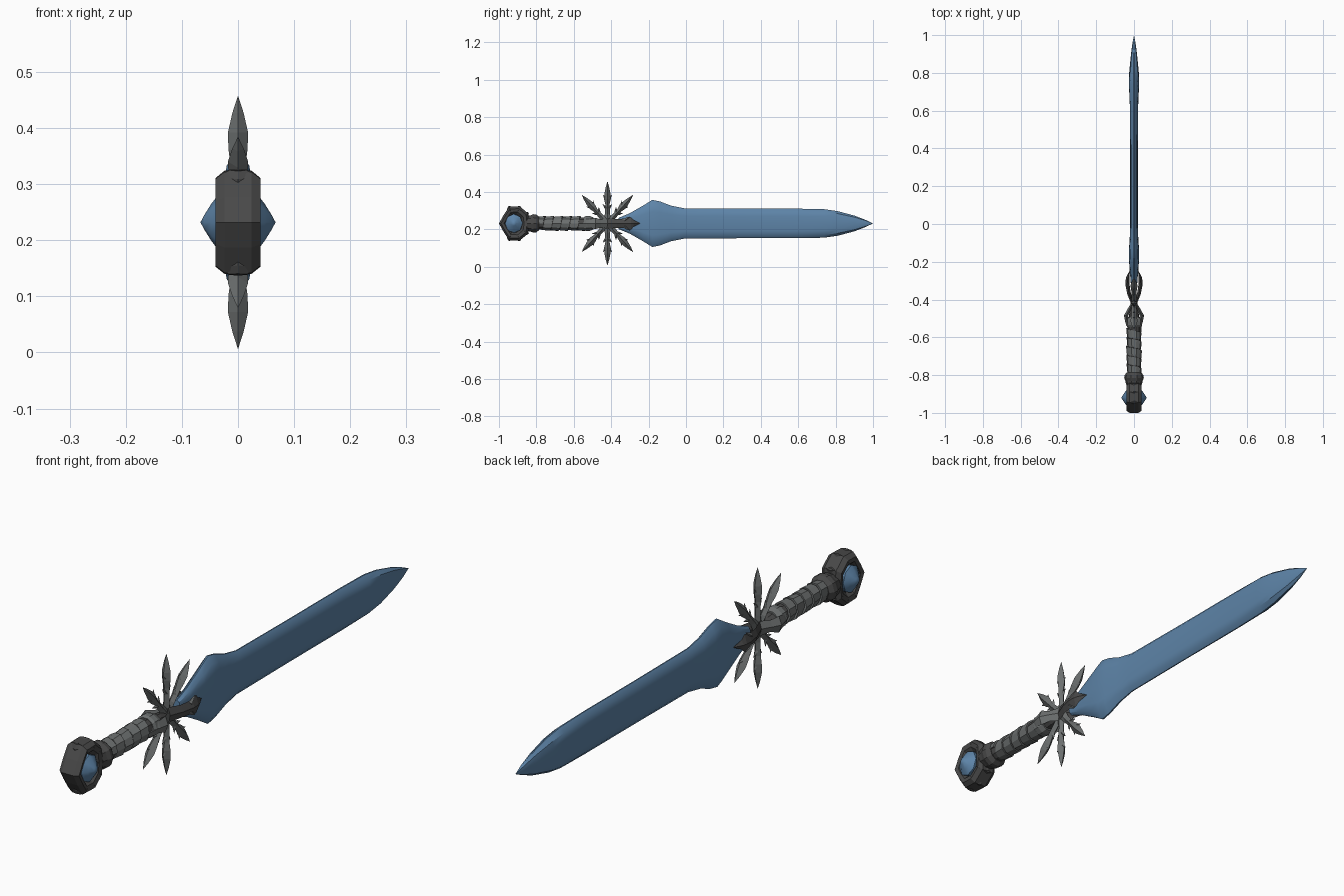
import bpy, bmesh, math
from mathutils import Vector

if "Cube" in bpy.data.objects:
    bpy.data.objects.remove(bpy.data.objects["Cube"])

MID = 0.232       # height of the sword's axis
GUARD_Y = -0.42   # centre of the star guard


def material(name, rgb):
    m = bpy.data.materials.new(name)
    m.use_nodes = True
    col = (*rgb, 1)
    m.diffuse_color = col
    m.node_tree.nodes["Principled BSDF"].inputs["Base Color"].default_value = col
    return m


BLUE = material("ice blue", (0.11, 0.23, 0.39))
GREY = material("steel grey", (0.15, 0.16, 0.16))
DARK = material("dark iron", (0.065, 0.065, 0.065))


def loft(name, sections, mat, smooth=None, closed=False, caps=True):
    """Skin a list of equal-sized point rings."""
    bm = bmesh.new()
    rings = [[bm.verts.new(p) for p in s] for s in sections]
    pairs = list(zip(rings, rings[1:]))
    if closed:
        pairs.append((rings[-1], rings[0]))
    for a, b in pairs:
        for i in range(len(a)):
            j = (i + 1) % len(a)
            bm.faces.new((a[i], a[j], b[j], b[i]))
    if caps and not closed:
        bm.faces.new(rings[0])
        bm.faces.new(rings[-1])
    bmesh.ops.remove_doubles(bm, verts=bm.verts, dist=0.0002)
    bmesh.ops.recalc_face_normals(bm, faces=bm.faces)
    me = bpy.data.meshes.new(name)
    bm.to_mesh(me)
    bm.free()
    me.materials.append(mat)
    ob = bpy.data.objects.new(name, me)
    bpy.context.collection.objects.link(ob)
    if smooth:
        bpy.ops.object.select_all(action='DESELECT')
        ob.select_set(True)
        bpy.context.view_layer.objects.active = ob
        bpy.ops.object.shade_smooth_by_angle(angle=math.radians(smooth))
    return ob


def lathe_y(name, profile, mat, sides=10, smooth=None):
    """Turn (y, radius) pairs around the sword's axis."""
    angles = [math.tau * i / sides for i in range(sides)]
    rings = [[Vector((r * math.cos(a), y, MID + r * math.sin(a))) for a in angles]
             for y, r in profile]
    return loft(name, rings, mat, smooth)


# Blade: flat-faced section with bevelled edges, flared near the guard
outline = [(-0.36, .03, .014), (-0.30, .055, .018), (-0.23, .095, .024),
           (-0.18, .126, .027), (-0.14, .118, .027), (-0.08, .095, .023),
           (-0.01, .081, .020), (0.30, .079, .020), (0.60, .079, .021),
           (0.74, .076, .027), (0.81, .066, .025), (0.90, .042, .016),
           (0.96, .019, .008), (1.0, 0, 0)]
quarter = [(1, 0), (.96, .5), (.75, .8), (.1, 1)]
half = quarter + [(-x, z) for x, z in reversed(quarter)]
section = half + [(x, -z) for x, z in reversed(half[1:-1])]
loft("blade", [[Vector((x * t, y, MID + z * h)) for x, z in section]
               for y, h, t in outline], BLUE, smooth=35)


# Star guard: pointed arms in the plane of the blade
def spike(name, profile, direction, mat, start=(0, GUARD_Y, MID)):
    """Diamond spike; profile rows: distance, half width, half depth, x offset."""
    d = Vector(direction).normalized()
    side = Vector((1, 0, 0)).cross(d)
    rings = []
    for r, w, t, off in profile:
        c = Vector(start) + d * r + Vector((off, 0, 0))
        x = Vector((t, 0, 0))
        rings.append([c + x, c + side * w, c - x, c - side * w])
    return loft(name, rings, mat)


ARM = [(0, .026, .012, 0), (.05, .014, .012, 0), (.10, .011, .013, 0),
       (.13, .018, .017, 0), (.16, .016, .018, 0), (.195, .009, .010, 0), (.226, 0, 0, 0)]
BARB = [(0, .009, .008, 0), (.018, .007, .006, 0), (.038, 0, 0, 0)]
for k, deg in enumerate((90, 270, 48, 132, 228, 312)):
    a = math.radians(deg)
    d = Vector((0, math.cos(a), math.sin(a)))
    size = 1 if k < 2 else 0.91
    spike(f"guard_arm_{k}", [(r * size, w, t, o) for r, w, t, o in ARM], d, GREY)
    for s in (-1, 1):
        for dist in (.075, .125):
            b = a + s * math.radians(42)
            spike(f"guard_barb_{k}", BARB, (0, math.cos(b), math.sin(b)), GREY,
                  Vector((0, GUARD_Y, MID)) + d * dist * size)

# Bowed claws clasping the blade and the grip on both faces
CLAW_FRONT = [(0, .028, .008, .008), (.05, .024, .010, .026), (.10, .026, .011, .035),
              (.125, .034, .010, .034), (.14, .018, .009, .032), (.175, 0, 0, .022)]
CLAW_BACK = [(0, .028, .008, .008), (.035, .022, .011, .026), (.065, .030, .011, .042),
             (.10, .022, .010, .036), (.14, 0, 0, .030)]
for s, side in ((1, "left"), (-1, "right")):
    for part, rows, dy in (("front", CLAW_FRONT, 1), ("back", CLAW_BACK, -1)):
        spike(f"{part}_claw_{side}", [(r, w, t, o * s) for r, w, t, o in rows],
              (0, dy, 0), DARK if dy > 0 else GREY)
    for v in (-1, 1):
        spike(f"claw_barb_{side}", BARB, (0, .8, v * .6), GREY,
              (s * .034, GUARD_Y + .09, MID + v * .015))

# Grip core with collars at both ends
lathe_y("grip_core", [(-.87, .034), (-.70, .035), (-.53, .034), (-.47, .024), (-.42, .010)], DARK)
lathe_y("upper_collar", [(-.545, .036), (-.535, .042), (-.515, .042), (-.495, .034)], GREY)
lathe_y("lower_collar", [(-.85, .042), (-.83, .046), (-.815, .052), (-.80, .050), (-.785, .037)], DARK)

# Grip wrap: a slanted strip wound round the core
STEPS, TURNS = 10, 5
wrap = []
for i in range(STEPS * TURNS + 1):
    a = math.tau * i / STEPS
    y = -.785 + .047 * i / STEPS
    wob = .0015 * math.sin(i * 2.3)
    wrap.append([Vector((r * math.cos(a), y + dy, MID + r * math.sin(a)))
                 for dy, r in ((-.021, .030), (-.021, .037 + wob), (.021, .041 + wob), (.021, .030))])
loft("grip_wrap", wrap, GREY)

# Pommel: faceted ring around a gem on each face
corners = [(-.08, 0), (-.055, .045), (-.025, .090), (.03, .092), (.075, .055), (.082, 0)]
corners += [(y, -z) for y, z in reversed(corners[1:-1])]
POMMEL_Y = -.92


def pommel_ring(x, scale):
    return [Vector((x, POMMEL_Y + y * scale, MID + z * scale)) for y, z in corners]


rim = [(.024, 1), (.040, .86), (.036, .66), (.022, .52)]
rows = [(-x, k) for x, k in reversed(rim)] + rim
loft("pommel", [pommel_ring(x, k) for x, k in rows], DARK)
spike("pommel_tip", [(0, .040, .024, 0), (.025, .022, .020, 0), (.045, 0, 0, 0)],
      (0, -1, 0), DARK, (0, -.955, MID))

# Small raised plates on the pommel's corners
for k, (y, z) in enumerate(corners):
    if abs(z) > .05:
        spike(f"pommel_stud_{k}", [(0, .020, .040, 0), (.014, .016, .036, 0), (.026, .004, .016, 0)],
              (0, y, z), DARK, (0, POMMEL_Y + y * .75, MID + z * .75))

for s, side in ((1, "left"), (-1, "right")):
    gem = []
    for x, r in ((.015, .046), (.034, .047), (.048, .030), (.060, .012), (.067, 0)):
        gem.append([Vector((s * x, POMMEL_Y + r * math.cos(math.tau * i / 8),
                            MID + r * 1.08 * math.sin(math.tau * i / 8))) for i in range(8)])
    loft(f"gem_{side}", gem, BLUE, smooth=50)
